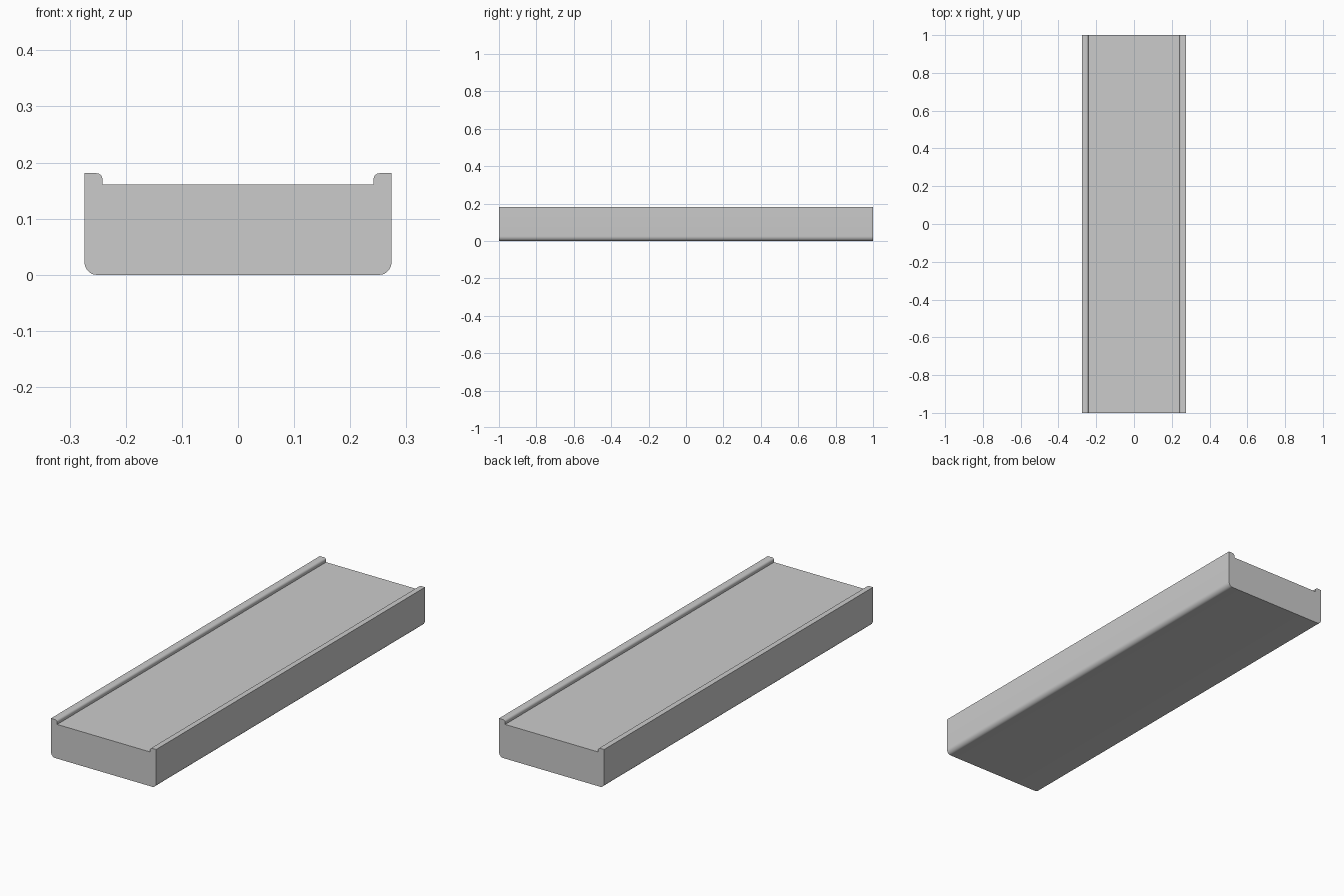
import bpy, bmesh
from math import cos, sin, pi, radians

if "Cube" in bpy.data.objects:
    bpy.data.objects.remove(bpy.data.objects["Cube"])

HALF_W, HALF_L = 0.274, 1.0
TOP, DECK, LIP_X = 0.181, 0.161, 0.2415


def arc(cx, cz, rx, rz, a0, a1, steps=8):
    """Points along an elliptical arc, angles in degrees."""
    angles = [radians(a0 + (a1 - a0) * i / steps) for i in range(steps + 1)]
    return [(cx + rx * cos(a), cz + rz * sin(a)) for a in angles]


# Right half of the cross-section: rounded bottom edge, side, rounded lip, deck
half = arc(HALF_W - 0.021, 0.025, 0.021, 0.025, -90, 0)
half.append((HALF_W, TOP))
half += arc(LIP_X + 0.011, TOP - 0.011, 0.011, 0.011, 90, 180)
half.append((LIP_X, DECK))

# Mirror the half into a closed profile
profile = half + [(-x, z) for x, z in reversed(half)]

# Extrude the profile along the length
bm = bmesh.new()
face = bm.faces.new([bm.verts.new((x, -HALF_L, z)) for x, z in profile])
ret = bmesh.ops.extrude_face_region(bm, geom=[face])
verts = [v for v in ret["geom"] if isinstance(v, bmesh.types.BMVert)]
bmesh.ops.translate(bm, verts=verts, vec=(0, 2 * HALF_L, 0))
bmesh.ops.recalc_face_normals(bm, faces=bm.faces)

mesh = bpy.data.meshes.new("lipped_slab")
bm.to_mesh(mesh)
bm.free()
slab = bpy.data.objects.new("lipped_slab", mesh)
bpy.context.collection.objects.link(slab)

# Smooth the rounded edges, keep the corners sharp
bpy.context.view_layer.objects.active = slab
slab.select_set(True)
bpy.ops.object.shade_smooth_by_angle(angle=radians(30))
